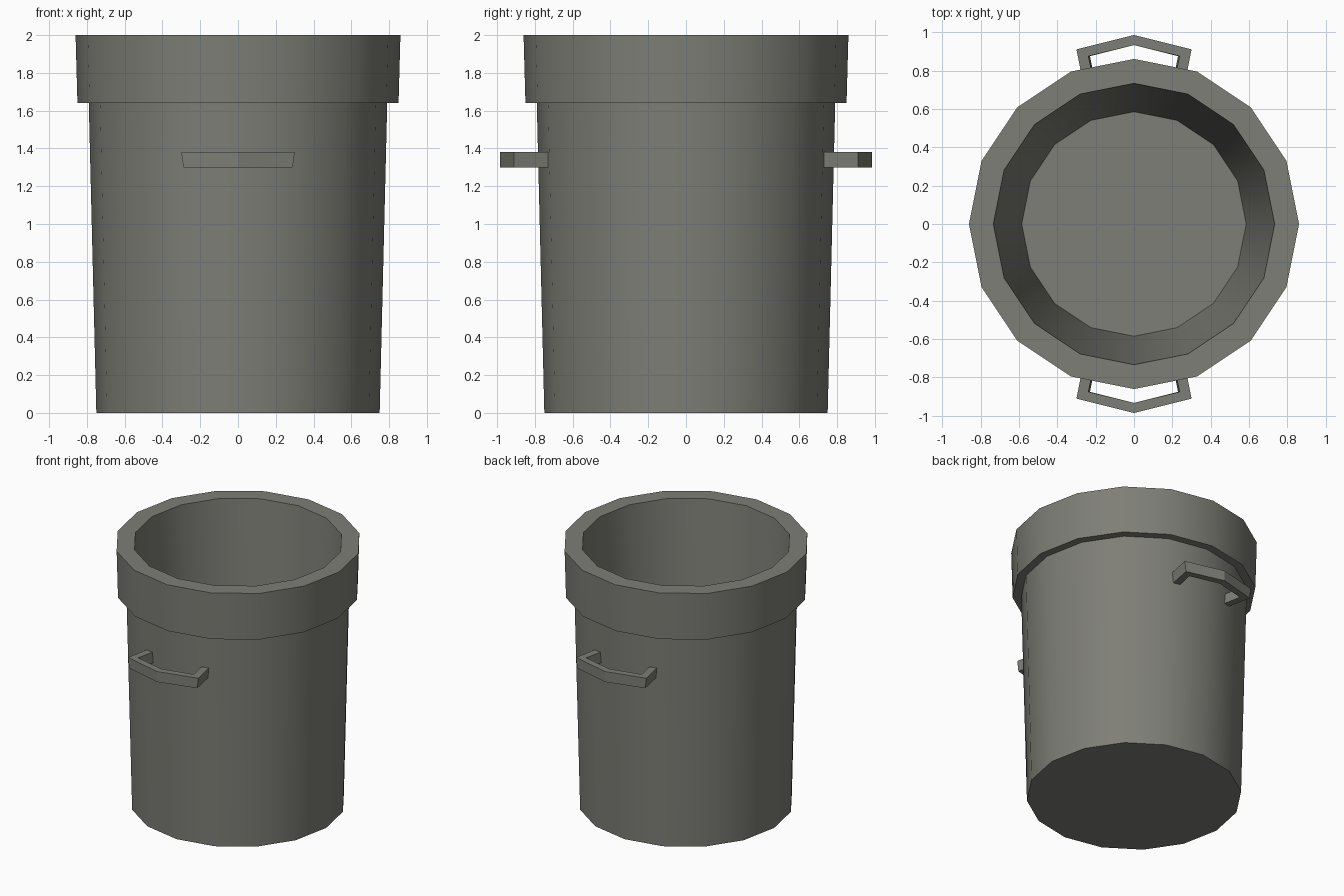
import bpy, bmesh, math

if "Cube" in bpy.data.objects:
    bpy.data.objects.remove(bpy.data.objects["Cube"])

SIDES = 16
grey = bpy.data.materials.new("warm grey")
grey.diffuse_color = (0.21, 0.21, 0.185, 1)
grey.use_nodes = True
grey.node_tree.nodes["Principled BSDF"].inputs["Base Color"].default_value = grey.diffuse_color


def make_object(name, bm):
    bmesh.ops.recalc_face_normals(bm, faces=bm.faces)
    mesh = bpy.data.meshes.new(name)
    bm.to_mesh(mesh)
    bm.free()
    mesh.materials.append(grey)
    obj = bpy.data.objects.new(name, mesh)
    bpy.context.collection.objects.link(obj)
    return obj


# Bin body: lathed profile (radius, height), outside, collar, then inside
profile = [(0.75, 0), (0.79, 1.64), (0.85, 1.64), (0.86, 2.0), (0.733, 2.0), (0.585, 0.1)]
bm = bmesh.new()
rings = []
for r, z in profile:
    rings.append([bm.verts.new((r * math.cos(i * math.tau / SIDES),
                                r * math.sin(i * math.tau / SIDES), z))
                  for i in range(SIDES)])
for a, b in zip(rings, rings[1:]):
    for i in range(SIDES):
        j = (i + 1) % SIDES
        bm.faces.new((a[i], a[j], b[j], b[i]))
bm.faces.new(rings[0][::-1])
bm.faces.new(rings[-1])
body = make_object("bin_body", bm)
bpy.context.view_layer.objects.active = body
body.select_set(True)
bpy.ops.object.shade_smooth_by_angle(angle=math.radians(30))

# Handles: bent bars, front and back, slightly narrower at the bottom
outer = [(-0.262, 0.72), (-0.30, 0.91), (0, 0.985), (0.30, 0.91), (0.262, 0.72)]
inner = [(-0.205, 0.72), (-0.238, 0.875), (0, 0.932), (0.238, 0.875), (0.205, 0.72)]
for name, side in (("front_handle", -1), ("back_handle", 1)):
    bm = bmesh.new()
    sections = []
    for (ox, oy), (ix, iy) in zip(outer, inner):
        sections.append([bm.verts.new((x * s, y * side, z)) for x, y, s, z in (
            (ox, oy, 0.965, 1.30), (ox, oy, 1, 1.38),
            (ix, iy, 1, 1.38), (ix, iy, 0.965, 1.30))])
    for a, b in zip(sections, sections[1:]):
        for i in range(4):
            j = (i + 1) % 4
            bm.faces.new((a[i], a[j], b[j], b[i]))
    bm.faces.new(sections[0])
    bm.faces.new(sections[-1])
    make_object(name, bm)
